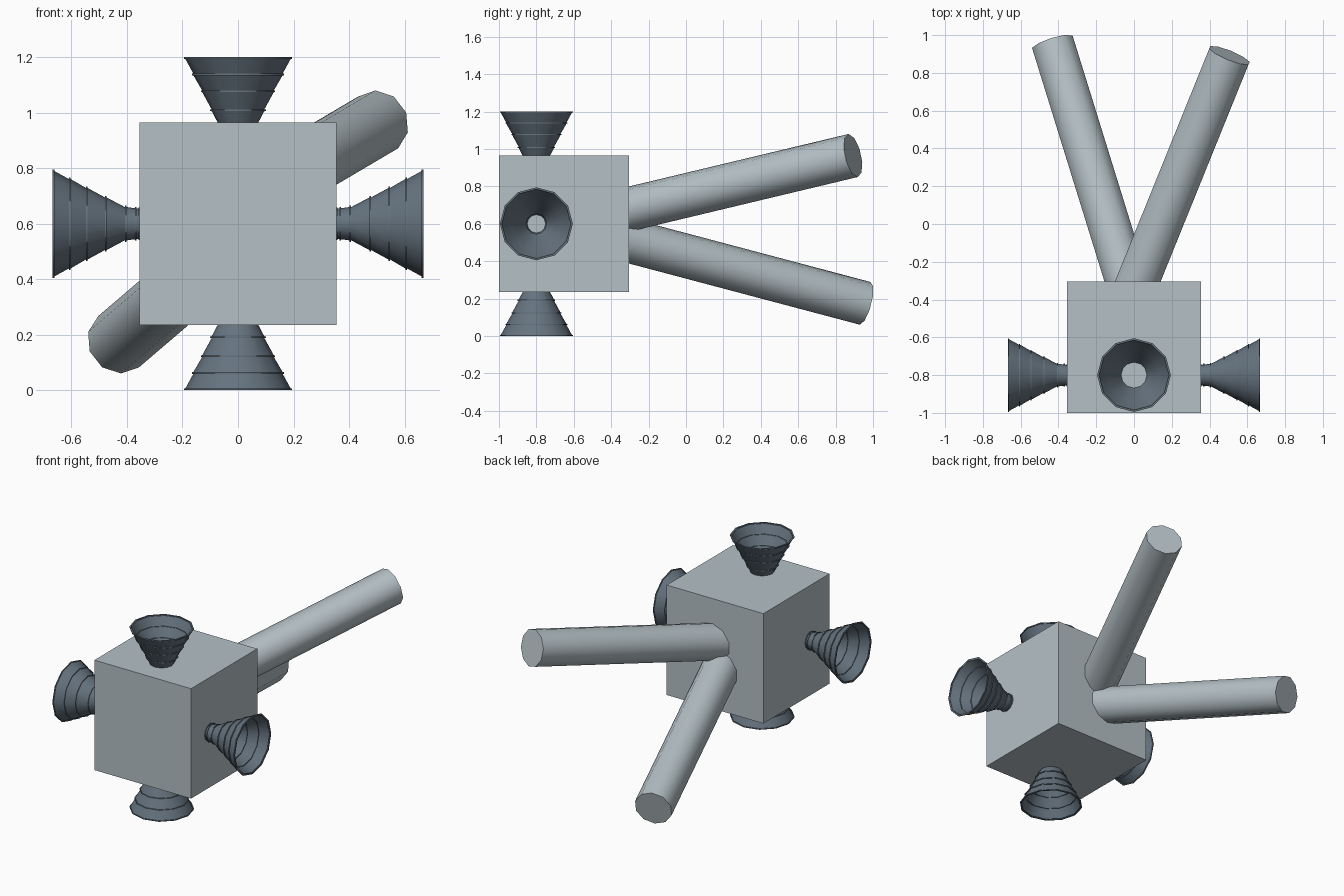
import bpy, bmesh, math
from mathutils import Vector

cube = bpy.data.objects.get("Cube")
if cube:
    bpy.data.objects.remove(cube, do_unlink=True)


def make_material(name, rgb):
    mat = bpy.data.materials.new(name)
    mat.use_nodes = True
    mat.diffuse_color = (*rgb, 1)
    mat.node_tree.nodes["Principled BSDF"].inputs["Base Color"].default_value = (*rgb, 1)
    return mat


pale_grey = make_material("pale_grey", (0.46, 0.53, 0.56))
slate_blue = make_material("slate_blue", (0.13, 0.17, 0.21))


def finish(name, bm, mat, smooth=None):
    bmesh.ops.recalc_face_normals(bm, faces=bm.faces)
    mesh = bpy.data.meshes.new(name)
    bm.to_mesh(mesh)
    bm.free()
    mesh.materials.append(mat)
    obj = bpy.data.objects.new(name, mesh)
    bpy.context.collection.objects.link(obj)
    if smooth:
        bpy.ops.object.select_all(action="DESELECT")
        bpy.context.view_layer.objects.active = obj
        obj.select_set(True)
        bpy.ops.object.shade_smooth_by_angle(angle=math.radians(smooth))
    return obj


# Main housing
bm = bmesh.new()
bmesh.ops.create_cube(bm, size=1)
bmesh.ops.scale(bm, vec=(0.71, 0.695, 0.73), verts=bm.verts)
bmesh.ops.translate(bm, vec=(0, -0.6525, 0.6), verts=bm.verts)
finish("housing", bm, pale_grey)


# Struts running back from inside the housing
def strut(name, end, slope):
    end = Vector(end)
    start = end - Vector(slope) * 1.35
    axis = end - start
    bm = bmesh.new()
    bmesh.ops.create_cone(bm, cap_ends=True, segments=10, radius1=0.118,
                          radius2=0.118, depth=axis.length)
    obj = finish(name, bm, pale_grey, 50)
    obj.rotation_mode = "QUATERNION"
    obj.rotation_quaternion = axis.to_track_quat("Z", "Y")
    obj.location = (start + end) / 2


strut("upper_strut", (0.505, 0.893, 0.965), (0.405, 1, 0.239))
strut("lower_strut", (-0.43, 0.957, 0.175), (-0.31, 1, -0.265))

# Flared nozzles: distance along the axis and radius at each ridge
STATIONS = [(0.355, 0.054), (0.369, 0.056), (0.405, 0.06), (0.477, 0.095),
            (0.545, 0.129), (0.606, 0.161), (0.665, 0.19)]
SIDES = 12
WALL = 0.005


def nozzle(name, axis, shift):
    outer = []
    for d, r in STATIONS:
        outer += [(d - 0.003, r), (d - 0.003, r + WALL), (d + 0.003, r + WALL), (d + 0.003, r)]
    inner = [(d, r - WALL) for d, r in reversed(outer)]
    bm = bmesh.new()
    rings = []
    for d, r in outer + inner:
        turns = [2 * math.pi * i / SIDES for i in range(SIDES)]
        rings.append([bm.verts.new((r * math.cos(a), r * math.sin(a), d - shift)) for a in turns])
    for a, b in zip(rings, rings[1:]):
        for i in range(SIDES):
            j = (i + 1) % SIDES
            bm.faces.new((a[i], a[j], b[j], b[i]))
    # Closed throat
    bm.faces.new(rings[0])
    bm.faces.new(rings[-1])
    obj = finish(name, bm, slate_blue, 35)
    obj.rotation_mode = "QUATERNION"
    obj.rotation_quaternion = Vector(axis).to_track_quat("Z", "Y")
    obj.location = (0, -0.8, 0.6)


nozzle("left_nozzle", (1, 0, 0), 0)
nozzle("right_nozzle", (-1, 0, 0), 0)
nozzle("top_nozzle", (0, 0, 1), 0.068)
nozzle("bottom_nozzle", (0, 0, -1), 0.068)
